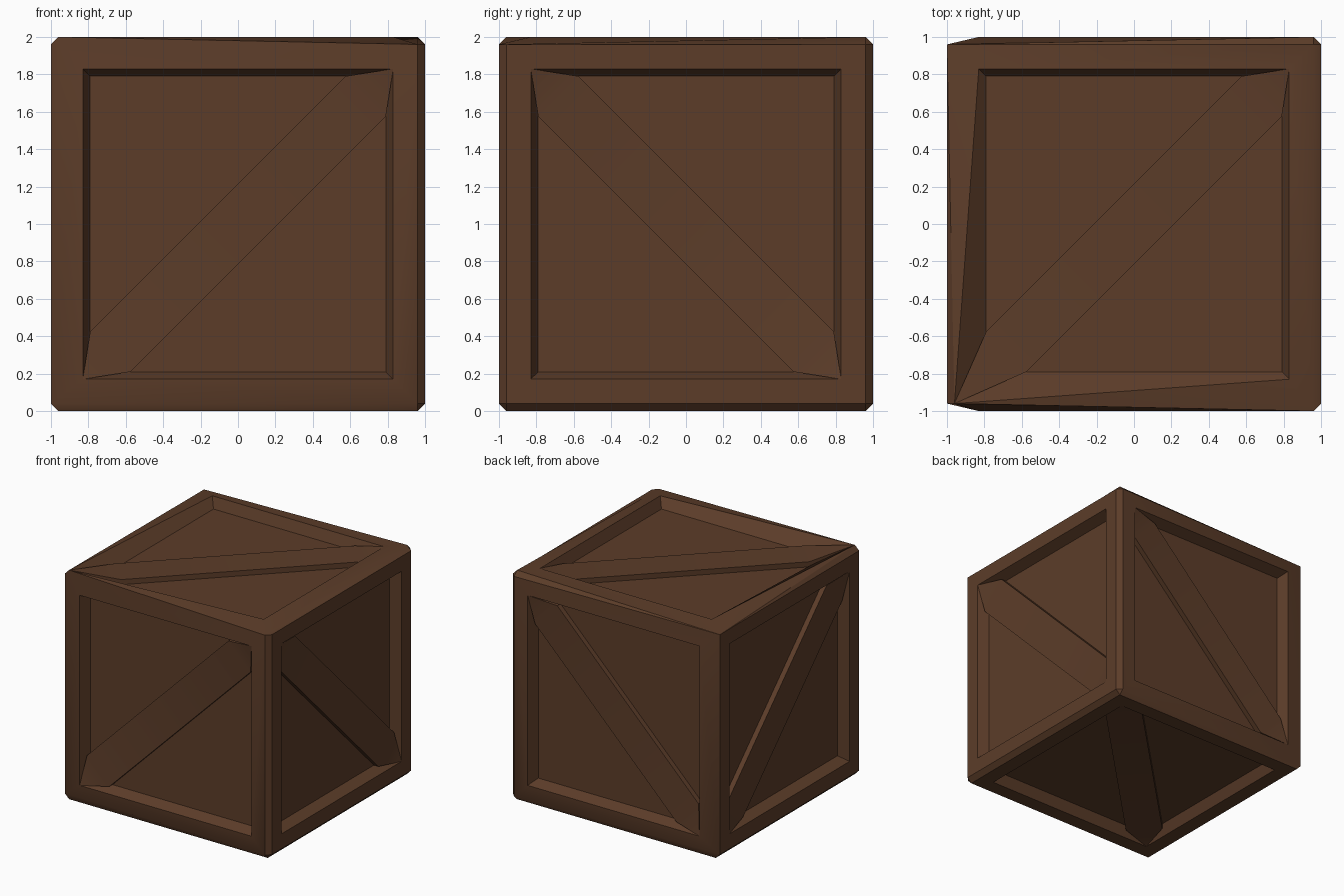
import bpy, bmesh, math
from itertools import product
from mathutils import Vector

if "Cube" in bpy.data.objects:
    bpy.data.objects.remove(bpy.data.objects["Cube"])

EDGE, RIM, PANEL, CUT = 0.96, 0.83, 0.79, 0.575   # half sizes on each side
DEPTH, TOP = 0.09, 0.045                          # panel and brace depth below the frame

wood = bpy.data.materials.new("dark brown wood")
wood.diffuse_color = (0.107, 0.046, 0.022, 1)
wood.use_nodes = True
wood.node_tree.nodes["Principled BSDF"].inputs["Base Color"].default_value = wood.diffuse_color

# Worn corners: these points are collapsed onto a neighbour
WORN = {
    (-.96, -1, -.96): (-1, -.96, -.96),
    (-.96, -1, .96): (-.96, -.96, 1),
    (.96, -.96, 1): (.96, -1, .96),
    (-.96, .96, 1): (-1, .96, .96),
    (-.96, 1, .96): (-1, .96, .96),
    (-.96, 1, -.96): (-1, .96, -.96),
    (-.83, -.83, 1): (-.96, -.96, 1),
}


def point(axis, side, u, v, depth=0.0):
    """Point on one side of the crate, u and v along the other two axes."""
    co = [0, 0, 0]
    co[axis] = side * (1 - depth)
    co[(axis + 1) % 3], co[(axis + 2) % 3] = u, v
    co = tuple(round(c, 4) for c in co)
    return Vector(WORN.get(co, co)) + Vector((0, 0, 1))


def make(name, polys):
    bm = bmesh.new()
    for poly in polys:
        pts = [p for i, p in enumerate(poly) if (p - poly[i - 1]).length > 1e-4]
        if len(pts) > 2:
            bm.faces.new([bm.verts.new(p) for p in pts])
    bmesh.ops.remove_doubles(bm, verts=bm.verts, dist=1e-4)
    bmesh.ops.recalc_face_normals(bm, faces=bm.faces)
    me = bpy.data.meshes.new(name)
    bm.to_mesh(me)
    bm.free()
    me.materials.append(wood)
    ob = bpy.data.objects.new(name, me)
    bpy.context.collection.objects.link(ob)
    bpy.ops.object.select_all(action='DESELECT')
    ob.select_set(True)
    bpy.context.view_layer.objects.active = ob
    bpy.ops.object.shade_smooth_by_angle(angle=math.radians(25))


def corner(s, axis):
    u, v = s[(axis + 1) % 3], s[(axis + 2) % 3]
    return point(axis, s[axis], u * EDGE, v * EDGE)


# Crate body: frame, sloped rim and sunken panel on each side
body = []
quad = [(-1, -1), (1, -1), (1, 1), (-1, 1)]
for axis, side in product(range(3), (-1, 1)):
    rings = [[point(axis, side, u * r, v * r, d) for u, v in quad]
             for r, d in ((EDGE, 0), (RIM, 0), (PANEL, DEPTH))]
    for a, b in zip(rings, rings[1:]):
        for i in range(4):
            j = (i + 1) % 4
            body.append([a[i], a[j], b[j], b[i]])
    body.append(rings[-1])

# Chamfered edges and corners
for k in range(3):
    i, j = (k + 1) % 3, (k + 2) % 3
    for si, sj in product((-1, 1), repeat=2):
        lo, hi = [0] * 3, [0] * 3
        lo[i] = hi[i] = si
        lo[j] = hi[j] = sj
        lo[k], hi[k] = -1, 1
        body.append([corner(lo, i), corner(hi, i), corner(hi, j), corner(lo, j)])
for s in product((-1, 1), repeat=3):
    body.append([corner(s, a) for a in range(3)])
make("crate_body", body)

# Diagonal braces with ends sloping up to the rim corners
names = {(0, -1): "left", (0, 1): "right", (1, -1): "front",
         (1, 1): "back", (2, -1): "bottom", (2, 1): "top"}
outline = [(-PANEL, -CUT), (-CUT, -PANEL), (PANEL, CUT), (CUT, PANEL)]
for (axis, side), name in names.items():
    d = -1 if axis == 0 else 1
    t = [point(axis, side, u, v * d, TOP) for u, v in outline]
    b = [point(axis, side, u, v * d, DEPTH) for u, v in outline]
    e1 = point(axis, side, -RIM, -RIM * d)
    e2 = point(axis, side, RIM, RIM * d)
    make(name + "_brace", [
        t, b, [e1, t[0], t[1]], [e2, t[2], t[3]],
        [e1, b[0], b[1]], [e2, b[2], b[3]],
        [t[1], t[2], b[2], b[1]], [t[3], t[0], b[0], b[3]],
        [e1, t[0], b[0]], [e1, t[1], b[1]],
        [e2, t[2], b[2]], [e2, t[3], b[3]]])
